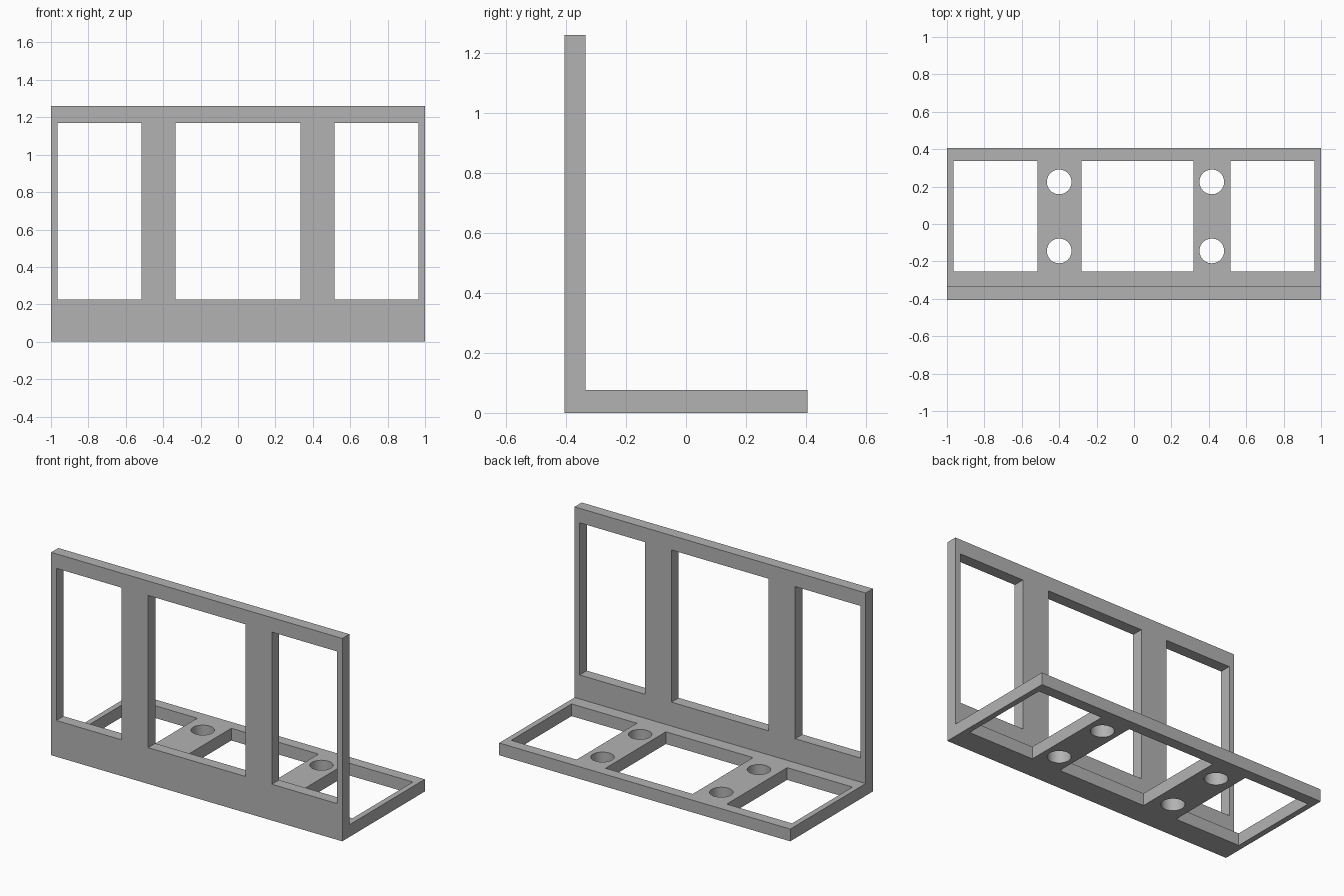
import bpy, bmesh
from mathutils import Matrix, Vector

if "Cube" in bpy.data.objects:
    bpy.data.objects.remove(bpy.data.objects["Cube"])

grey = bpy.data.materials.new("plain grey")
grey.diffuse_color = (0.45, 0.45, 0.45, 1)
grey.use_nodes = True
grey.node_tree.nodes["Principled BSDF"].inputs["Base Color"].default_value = grey.diffuse_color


def add_object(name, bm):
    bmesh.ops.recalc_face_normals(bm, faces=bm.faces)
    mesh = bpy.data.meshes.new(name)
    bm.to_mesh(mesh)
    bm.free()
    mesh.materials.append(grey)
    obj = bpy.data.objects.new(name, mesh)
    bpy.context.collection.objects.link(obj)
    return obj


def add_box(bm, x0, x1, y0, y1, z0, z1):
    centre = Vector((x0 + x1, y0 + y1, z0 + z1)) / 2
    size = Matrix.Diagonal((x1 - x0, y1 - y0, z1 - z0, 1))
    bmesh.ops.create_cube(bm, size=1, matrix=Matrix.Translation(centre) @ size)


# L-shaped bracket: side profile (y, z) extruded along x
profile = [(-0.405, 0), (0.405, 0), (0.405, 0.076), (-0.335, 0.076),
           (-0.335, 1.26), (-0.405, 1.26)]
bm = bmesh.new()
face = bm.faces.new([bm.verts.new((-1, y, z)) for y, z in profile])
ext = bmesh.ops.extrude_face_region(bm, geom=[face])["geom"]
bmesh.ops.translate(bm, vec=(2, 0, 0),
                    verts=[v for v in ext if isinstance(v, bmesh.types.BMVert)])
bracket = add_object("bracket", bm)

# Openings in the upright panel and in the base
bm = bmesh.new()
for x0, x1 in [(-0.965, -0.516), (-0.334, 0.334), (0.516, 0.965)]:
    add_box(bm, x0, x1, -0.6, -0.2, 0.225, 1.17)
for x0, x1 in [(-0.965, -0.516), (-0.282, 0.317), (0.516, 0.965)]:
    add_box(bm, x0, x1, -0.255, 0.337, -0.1, 0.16)

# Round screw holes in the two base bars
for x in (-0.4, 0.416):
    for y in (-0.144, 0.225):
        bmesh.ops.create_cone(bm, cap_ends=True, segments=64, radius1=0.066,
                              radius2=0.066, depth=0.4,
                              matrix=Matrix.Translation((x, y, 0)))
cutter = add_object("opening_cutter", bm)
cutter.hide_render = True

# Cut the openings and drop the cutter
cut = bracket.modifiers.new("openings", 'BOOLEAN')
cut.operation = 'DIFFERENCE'
cut.solver = 'EXACT'
cut.object = cutter
bpy.context.view_layer.objects.active = bracket
bracket.select_set(True)
bpy.ops.object.modifier_apply(modifier=cut.name)
bpy.data.objects.remove(cutter)
bpy.ops.object.shade_smooth_by_angle()
